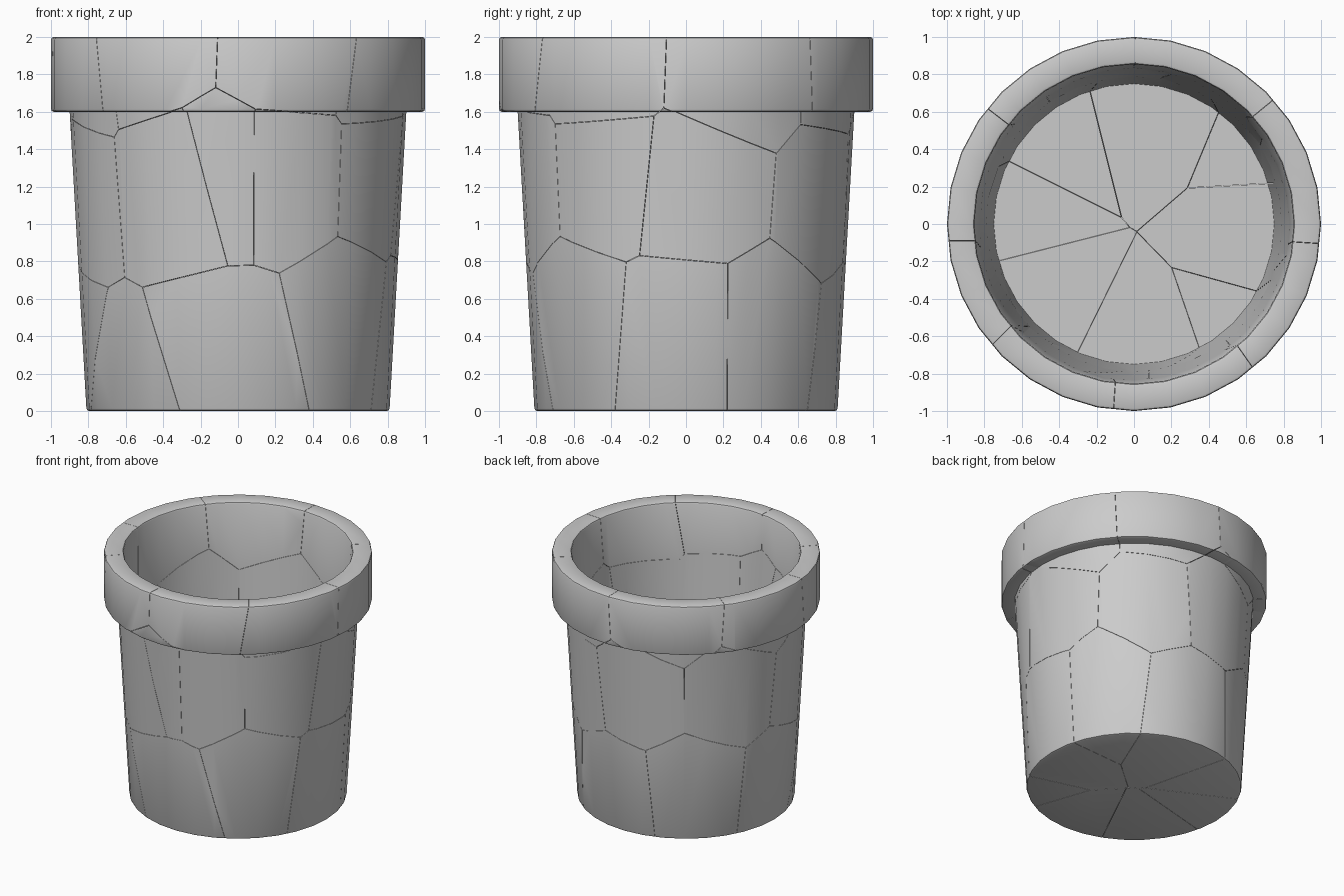
import bpy, bmesh, math
from mathutils import Vector

if "Cube" in bpy.data.objects:
    bpy.data.objects.remove(bpy.data.objects["Cube"])

SEG = 32
GAP = 0.001


def lathe(name, profile):
    """Closed solid from (radius, z) rings, flat discs at both ends."""
    bm = bmesh.new()
    rings = []
    for r, z in profile:
        rings.append([bm.verts.new((r * math.cos(2 * math.pi * i / SEG),
                                    r * math.sin(2 * math.pi * i / SEG), z)) for i in range(SEG)])
    for a, b in zip(rings, rings[1:]):
        for i in range(SEG):
            j = (i + 1) % SEG
            bm.faces.new((a[i], a[j], b[j], b[i]))
    bm.faces.new(rings[0][::-1])
    bm.faces.new(rings[-1])
    bmesh.ops.recalc_face_normals(bm, faces=bm.faces[:])
    # Small rounding on the hard outer rims
    hard = [e for e in bm.edges if e.calc_face_angle_signed() > math.radians(40)]
    bmesh.ops.bevel(bm, geom=hard, offset=0.015, segments=2, profile=0.5, affect='EDGES')
    me = bpy.data.meshes.new(name)
    bm.to_mesh(me)
    bm.free()
    ob = bpy.data.objects.new(name, me)
    bpy.context.collection.objects.link(ob)
    return ob


def voronoi_cell(i, seeds):
    """Convex cell around seed i."""
    bm = bmesh.new()
    bmesh.ops.create_cube(bm, size=6)
    s = seeds[i]
    for k in sorted(range(len(seeds)), key=lambda k: (seeds[k] - s).length):
        if k == i:
            continue
        n = (seeds[k] - s).normalized()
        co = (seeds[k] + s) / 2 - n * GAP
        bmesh.ops.bisect_plane(bm, geom=bm.verts[:] + bm.edges[:] + bm.faces[:],
                               plane_co=co, plane_no=n, clear_outer=True)
        rim = [e for e in bm.edges if e.is_boundary]
        if rim:
            bmesh.ops.edgeloop_fill(bm, edges=rim)
    bmesh.ops.recalc_face_normals(bm, faces=bm.faces[:])
    me = bpy.data.meshes.new("cell")
    bm.to_mesh(me)
    bm.free()
    ob = bpy.data.objects.new("cell", me)
    ob.hide_render = True
    bpy.context.collection.objects.link(ob)
    return ob


# Whole pot: tapered body, heavy rim, thin inner wall and floor
pot = lathe("pot", [(0.81, 0), (0.90, 1.6), (1.0, 1.6), (1.0, 2.0),
                    (0.855, 2.0), (0.75, 0.06)])

# Shard centres
seeds = [Vector(p) for p in (
    # front
    (-0.08, -0.88, 1.25), (0.25, -0.86, 1.25), (-0.27, -0.84, 1.20),
    (-0.05, -0.85, 0.30), (0.62, -0.62, 0.48), (-0.66, -0.55, 0.08),
    (0.30, -0.85, 1.95), (-0.50, -0.80, 1.98),
    # right
    (0.78, -0.44, 1.25), (0.80, 0.03, 1.20), (0.78, -0.04, 0.42),
    (0.75, 0.48, 0.42), (0.80, -0.50, 1.85), (0.85, 0.30, 1.82),
    # back
    (0.45, 0.80, 1.15), (0.40, 0.85, 1.85), (-0.10, 0.85, 1.20),
    (0.10, 0.75, 0.35), (-0.40, 0.85, 1.90), (-0.50, 0.60, 0.40),
    # left
    (-0.80, 0.45, 1.20), (-0.92, -0.25, 1.15), (-0.90, 0.20, 1.85),
    (-0.80, 0.00, 0.35), (-0.90, -0.40, 1.90))]

# Break the pot: each shard is the pot clipped to its own cell
for i in range(len(seeds)):
    cell = voronoi_cell(i, seeds)
    mod = pot.modifiers.new("clip", 'BOOLEAN')
    mod.operation = 'INTERSECT'
    mod.solver = 'EXACT'
    mod.object = cell
    dg = bpy.context.evaluated_depsgraph_get()
    me = bpy.data.meshes.new_from_object(pot.evaluated_get(dg))
    pot.modifiers.remove(mod)
    bpy.data.objects.remove(cell)
    if not me.polygons:
        continue
    shard = bpy.data.objects.new(f"pot_shard_{i + 1:02d}", me)
    bpy.context.collection.objects.link(shard)
    bpy.ops.object.select_all(action='DESELECT')
    shard.select_set(True)
    bpy.context.view_layer.objects.active = shard
    bpy.ops.object.shade_smooth_by_angle(angle=math.radians(35))

bpy.data.objects.remove(pot)
